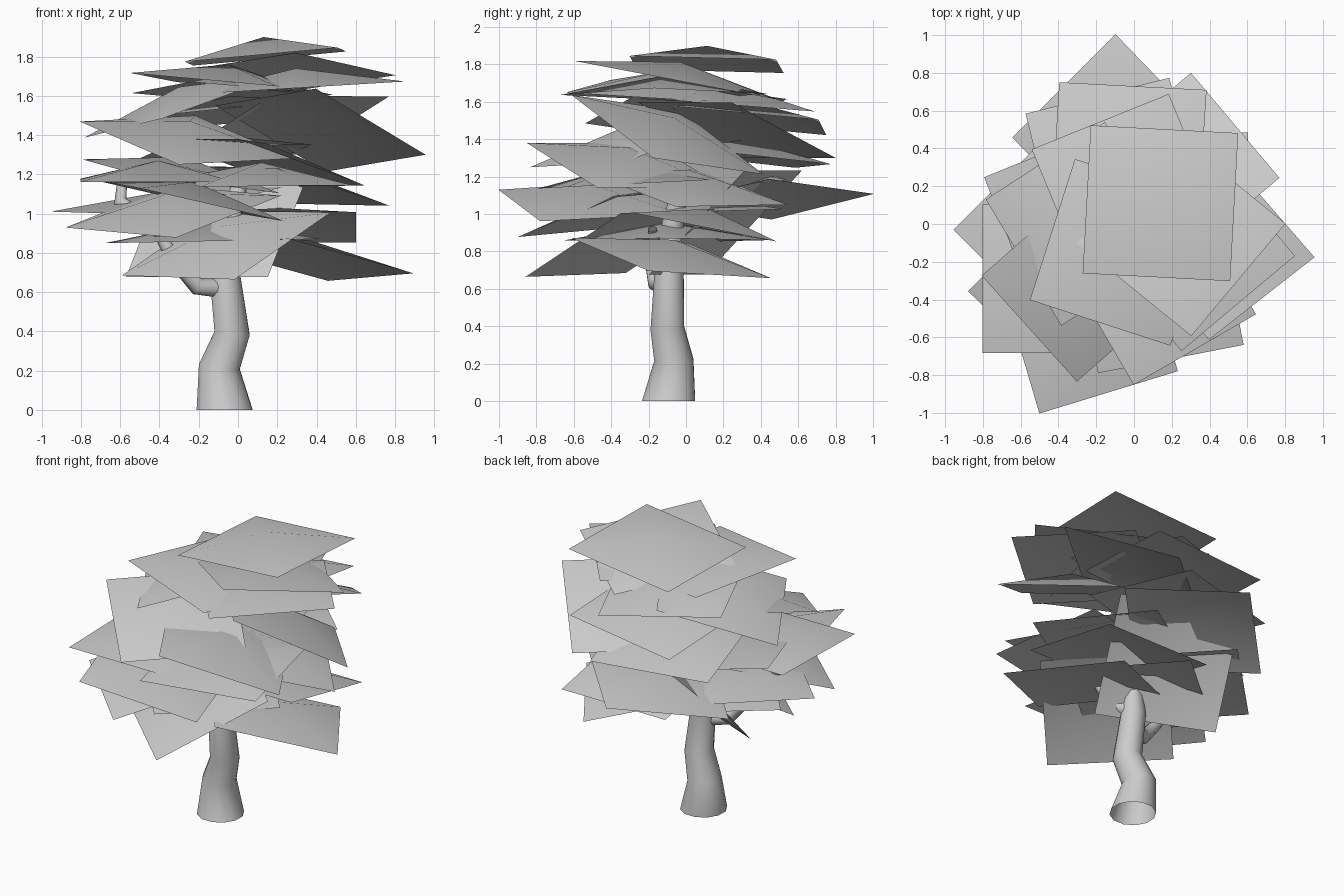
import bpy, math
from mathutils import Vector

# Woody parts: bent tapering tubes
def limb(name, pts):
    cu = bpy.data.curves.new(name, 'CURVE')
    cu.dimensions = '3D'
    cu.bevel_depth = 1.0
    cu.bevel_resolution = 4
    sp = cu.splines.new('POLY')
    sp.points.add(len(pts) - 1)
    for p, (x, y, z, r) in zip(sp.points, pts):
        p.co = (x, y, z, 1)
        p.radius = r
    sp.use_smooth = True
    ob = bpy.data.objects.new(name, cu)
    bpy.context.collection.objects.link(ob)
    bpy.ops.object.select_all(action='DESELECT')
    ob.select_set(True)
    bpy.context.view_layer.objects.active = ob
    bpy.ops.object.convert(target='MESH')
    return bpy.context.view_layer.objects.active

trunk = limb("trunk", [(-.068, -.093, 0, .148), (-.095, -.065, .22, .108),
                       (-.03, -.10, .39, .093), (-.068, -.09, .70, .08),
                       (-.04, -.07, .95, .06), (.02, -.02, 1.20, .035)])
for v in trunk.data.vertices:      # level the foot on the ground
    if v.co.z < .1:
        v.co.z = 0
limb("left_branch", [(-.08, -.10, .62, .05), (-.21, -.16, .63, .045),
                     (-.34, -.19, .78, .035), (-.42, -.17, .95, .035),
                     (-.60, -.12, 1.06, .035), (-.59, -.10, 1.17, .025)])
limb("right_branch", [(-.06, -.09, .72, .05), (.06, -.16, .77, .035),
                      (.18, -.18, .92, .025)])

# Leaf cards: square sheets with a raised middle
SIDE, RISE = .785, .1

def leaf_card(name, x, y, z, yaw, sx, sy):
    n = Vector((-sx, -sy, 1)).normalized()
    a = math.radians(yaw)
    u = Vector((math.cos(a), math.sin(a), sx * math.cos(a) + sy * math.sin(a))).normalized()
    v = n.cross(u)
    c = Vector((x, y, z))
    h = SIDE / 2
    verts = [c + u * i * h + v * j * h for i, j in ((-1, -1), (1, -1), (1, 1), (-1, 1))]
    verts.append(c + n * RISE)
    me = bpy.data.meshes.new(name)
    me.from_pydata(verts, [], [(i, (i + 1) % 4, 4) for i in range(4)])
    me.shade_smooth()
    bpy.context.collection.objects.link(bpy.data.objects.new(name, me))

# centre x, y, z, turn, rise along x, rise along y
upper = [
    (.14, .11, 1.80, -3, .09, -.03),
    (.25, -.05, 1.715, 50, 0, -.19),
    (-.06, -.15, 1.66, -18, -.1, -.03),
    (.30, -.12, 1.64, 40, .06, 0),
    (-.03, .18, 1.61, 22, -.05, -.1),
    (-.03, .34, 1.50, -3, .1, -.1),
    (.42, -.10, 1.425, 38, -.29, -.40),
    (.235, .27, 1.45, 40, .26, -.315),
    (-.26, -.295, 1.375, -48, -.163, .244),
    (-.27, .00, 1.55, 33, .33, .05),
    (-.10, .30, 1.30, 14, .05, -.1),
    (.125, -.325, 1.26, 30, -.273, -.163),
]
lower = [
    (.12, -.33, 1.16, 11, 0, .05),
    (.23, .00, 1.14, 40, -.2, -.15),
    (-.41, -.29, 1.17, 0, 0, .02),
    (-.29, .03, 1.19, 22, -.15, .05),
    (-.10, .45, 1.08, 45, .2, .05),
    (-.245, -.515, 1.065, 17, -.225, -.015),
    (-.40, -.03, 1.01, 45, 0, .03),
    (-.33, -.36, 1.01, 45, .15, .25),
    (.21, .10, .93, 0, 0, -.2),
    (.355, -.08, .765, 33, -.166, -.169),
    (-.06, -.335, .845, -43, .31, .37),
    (-.13, -.10, .86, 40, .02, 0),
    (-.10, .21, .955, -23, .39, .92),
]
for i, card in enumerate(upper + lower):
    leaf_card(f"leaf_card_{i + 1}", *card)
